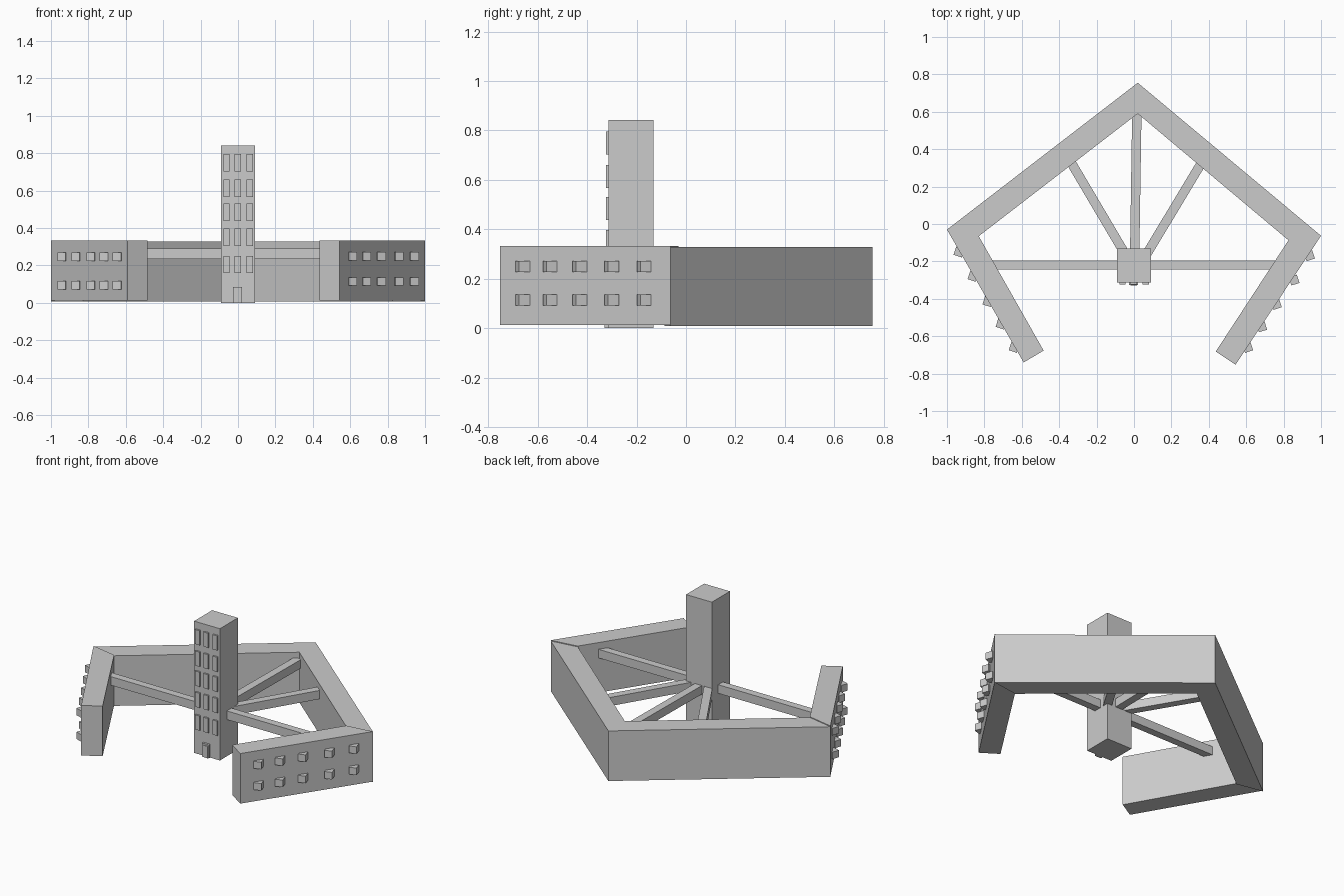
import bpy, math
from mathutils import Vector

if "Cube" in bpy.data.objects:
    bpy.data.objects.remove(bpy.data.objects["Cube"])


def prism(name, pts, z0, z1):
    """Extrude a counter-clockwise plan outline from z0 to z1."""
    n = len(pts)
    verts = [(x, y, z) for z in (z0, z1) for x, y in pts]
    faces = [tuple(reversed(range(n))), tuple(range(n, 2 * n))]
    faces += [(i, (i + 1) % n, n + (i + 1) % n, n + i) for i in range(n)]
    me = bpy.data.meshes.new(name)
    me.from_pydata(verts, [], faces)
    ob = bpy.data.objects.new(name, me)
    bpy.context.collection.objects.link(ob)
    return ob


def box(name, center, size, angle=0):
    cx, cy, cz = center
    sx, sy, sz = (s / 2 for s in size)
    ob = prism(name, [(-sx, -sy), (sx, -sy), (sx, sy), (-sx, sy)], -sz, sz)
    ob.location = (cx, cy, cz)
    ob.rotation_euler.z = math.radians(angle)
    return ob


def beam(name, a, b, width=0.05):
    a, b = Vector(a), Vector(b)
    d = b - a
    mid = (a + b) / 2
    return box(name, (mid.x, mid.y, 0.263), (d.length, width, 0.055),
               math.degrees(math.atan2(d.y, d.x)))


# Perimeter: chevron back wall and two angled wings
left_out, left_in = (-1.0, -0.03), (-0.83, -0.065)
right_out, right_in = (1.0, -0.063), (0.826, -0.087)
prism("back_wall", [left_out, left_in, (0.02, 0.59), right_in,
                    right_out, (0.02, 0.755)], 0.008, 0.328)
prism("left_wing", [left_out, (-0.59, -0.74), (-0.483, -0.677), left_in],
      0.013, 0.333)
prism("right_wing", [right_out, right_in, (0.437, -0.682), (0.543, -0.752)],
      0.013, 0.333)

# Wing windows: small turned blocks, corner pointing outward
left_corners = [(-0.965, -0.165), (-0.89, -0.295), (-0.81, -0.43),
                (-0.74, -0.55), (-0.67, -0.675)]
right_corners = [(0.967, -0.185), (0.885, -0.315), (0.79, -0.445),
                 (0.712, -0.565), (0.637, -0.675)]
for side, corners, s, heights in (("left", left_corners, 1, (0.095, 0.247)),
                                  ("right", right_corners, -1, (0.114, 0.25))):
    for x, y in corners:
        for z in heights:
            box(side + "_wing_window", (x + s * 0.029, y + 0.015, z),
                (0.046, 0.046, 0.045), -18 * s)

# Central tower with windows and door
box("tower", (0, -0.222, 0.421), (0.182, 0.182, 0.842))
for z in (0.75, 0.613, 0.485, 0.35, 0.205):
    for x in (-0.061, -0.001, 0.063):
        box("tower_window", (x, -0.313, z), (0.033, 0.022, 0.093))
box("door_frame", (-0.002, -0.315, 0.043), (0.048, 0.022, 0.086))
box("door", (-0.002, -0.317, 0.038), (0.036, 0.026, 0.076))

# Walkway beams from the tower to the perimeter
prism("cross_beam", [(-0.73, -0.243), (0.73, -0.243),
                     (0.762, -0.195), (-0.758, -0.195)], 0.235, 0.29)
beam("centre_beam", (0.003, -0.2), (0.015, 0.585))
beam("left_diagonal_beam", (-0.03, -0.19), (-0.34, 0.335))
beam("right_diagonal_beam", (0.05, -0.19), (0.36, 0.325))
